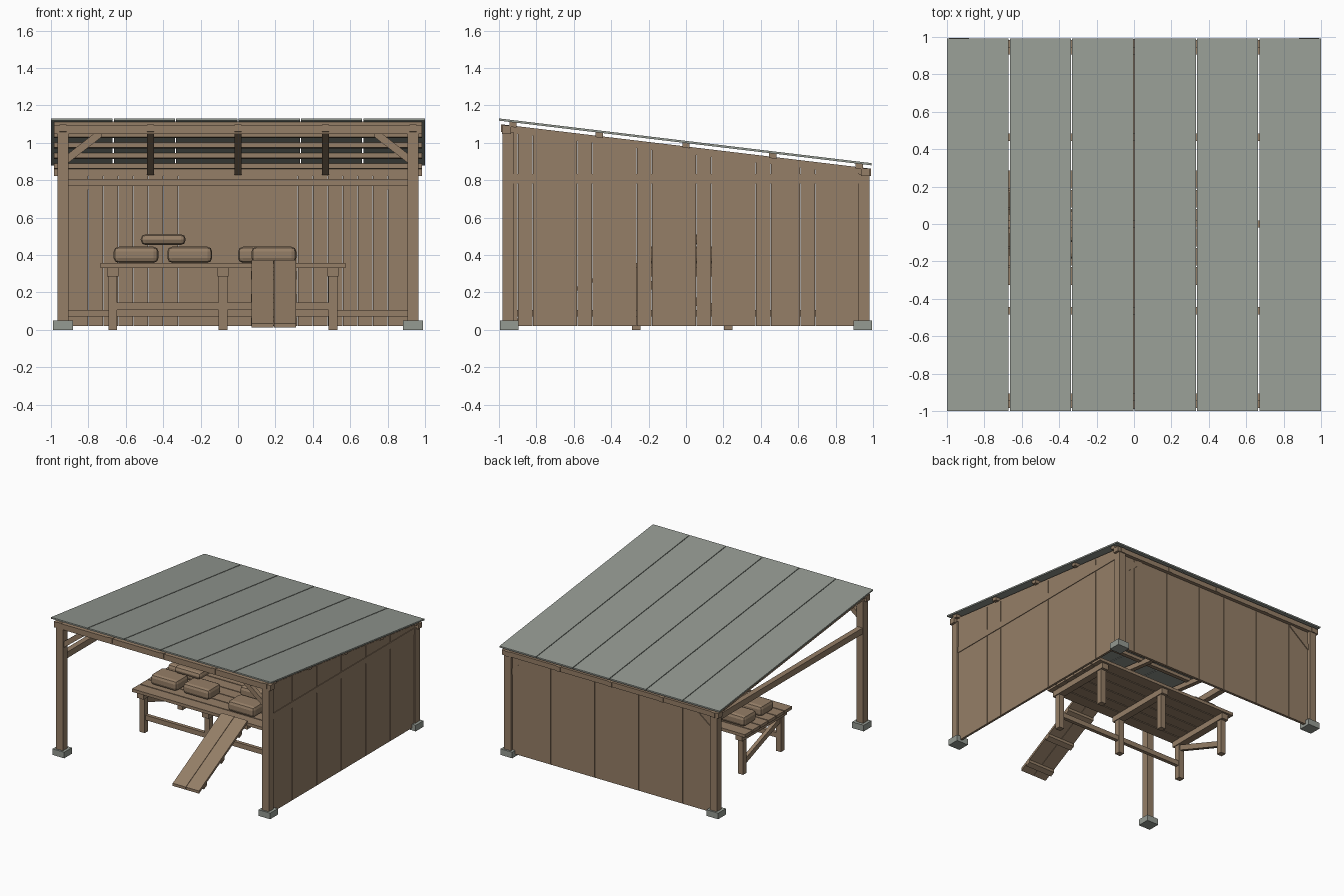
import bpy

cube = bpy.data.objects.get("Cube")
if cube:
    bpy.data.objects.remove(cube, do_unlink=True)


def material(name, color):
    m = bpy.data.materials.new(name)
    m.use_nodes = True
    m.diffuse_color = color
    bsdf = next(n for n in m.node_tree.nodes if n.type == 'BSDF_PRINCIPLED')
    bsdf.inputs["Base Color"].default_value = color
    return m


WOOD = material("weathered wood", (0.30, 0.21, 0.135, 1))
GREY = material("grey metal and stone", (0.30, 0.325, 0.29, 1))

FACES = [(0, 1, 3, 2), (4, 6, 7, 5), (0, 4, 5, 1),
         (2, 3, 7, 6), (0, 2, 6, 4), (1, 5, 7, 3)]


def part(name, boxes, mat=WOOD):
    """One object from boxes (x0, x1, y0, y1, z0, z1); z may be a function of x, y."""
    verts, faces = [], []
    for x0, x1, y0, y1, z0, z1 in boxes:
        base = len(verts)
        for x in (x0, x1):
            for y in (y0, y1):
                for z in (z0, z1):
                    verts.append((x, y, z(x, y) if callable(z) else z))
        faces += [tuple(base + i for i in f) for f in FACES]
    mesh = bpy.data.meshes.new(name)
    mesh.from_pydata(verts, [], faces)
    mesh.materials.append(mat)
    obj = bpy.data.objects.new(name, mesh)
    bpy.context.collection.objects.link(obj)
    return obj


def pitch(h):
    """Height following the roof slope, h being the height at the middle."""
    return lambda x, y: h - 0.12 * y


def along_x(a, za, b, zb, lift=0):
    return lambda x, y: za + (x - a) * (zb - za) / (b - a) + lift


def along_y(a, za, b, zb, lift=0):
    return lambda x, y: za + (y - a) * (zb - za) / (b - a) + lift


SIDES = (-1, 1)

# Corner posts on stone footings
part("footings", [(.936 * s - .053, .936 * s + .053, .945 * t - .05, .945 * t + .05, 0, .05)
                  for s in SIDES for t in SIDES], GREY)
part("corner_posts", [(.936 * s - .03, .936 * s + .03, .95 * t - .03, .95 * t + .03, .05, pitch(.945))
                      for s in SIDES for t in SIDES])

# Headers and side rails
part("front_header", [(-.985, .985, -.985, -.935, 1.047, 1.093)])
part("back_header", [(-.985, .985, .935, .985, .822, .862)])
part("side_rails", [(.915, .961, -.92, .92, .782, .832),
                    (-.96, -.915, -.92, .92, .782, .832)])

# Knee braces at front and back
braces = []
for y, top in ((-.95, 1.06), (.945, .835)):
    for s in SIDES:
        a, b = .91 * s, .73 * s
        braces.append((min(a, b), max(a, b), y - .018, y + .018,
                       along_x(a, top - .17, b, top - .03),
                       along_x(a, top - .17, b, top - .03, .05)))
part("knee_braces", braces)

# Roof frame
part("rafters", [(x - .018, x + .018, -.99, .99, pitch(.94), pitch(.98))
                 for x in (-.936, -.468, 0, .468, .936)])
part("purlins", [(-.985, .985, y - .02, y + .02, pitch(.972), pitch(.999))
                 for y in (-.925, -.465, 0, .465, .925)])

# Roof sheets with open joints
W = 2 / 6
part("roof_sheets", [(-1 + i * W + .003 * (i > 0), -1 + (i + 1) * W - .003 * (i < 5),
                      -1, .993, pitch(.998), pitch(1.01)) for i in range(6)], GREY)

# Plank walls, nearly flush with the frame outside
G = .0007
P = .0795
part("side_wall_boards", [(.938, .956, max(-.9785 + i * P, -.92) + G, -.9785 + (i + 1) * P - G,
                           .02, pitch(.965)) for i in range(24)])
part("back_wall_boards", [(max(-.96 + i * .08, -.908) + G, min(-.88 + i * .08, .908) - G,
                           .935, .956, .02, .825) for i in range(24)])
part("wall_inner_rails", [(-.91, .91, .905, .935, z, z + .035) for z in (.07, .77)]
     + [(.91, .938, -.92, .92, .07, .105)])

# Workbench
LEGS_X = (-.67, -.08, .508)
LEGS_Y = (-.265, .225)
part("bench_legs", [(x - .023, x + .023, y - .023, y + .023, 0, .29)
                    for x in LEGS_X for y in LEGS_Y])
part("bench_cross_beams", [(x - .03, x + .03, -.31, .27, .285, .332) for x in LEGS_X])
part("bench_stretcher", [(-.67, .508, -.28, -.25, .105, .145)])
part("bench_end_brace", [(LEGS_X[0] - .015, LEGS_X[0] + .015, -.25, .21,
                          along_y(-.25, .24, .21, .07), along_y(-.25, .24, .21, .07, .045))])
D = .62 / 6
part("bench_top_planks", [(-.735, .575, -.33 + i * D + .004, -.33 + (i + 1) * D - .004, .331, .356)
                          for i in range(6)])


# Loading ramp of two planks with battens underneath
def ramp(lift):
    return along_y(-.95, .012, -.32, .35, lift)


part("ramp_planks", [(x, x + .118, -.95, -.32, ramp(0), ramp(.022)) for x in (.072, .193)])
part("ramp_battens", [(.07, .313, y - .018, y + .018, ramp(-.022), ramp(.002))
                      for y in (-.87, -.64, -.41)])

# Sacks on the bench
SACKS = [(-.545, -.11, .401), (-.258, -.1, .401), (.192, -.16, .401),
         (-.545, .11, .401), (.12, .1, .401), (-.4, -.01, .482)]
for n, (x, y, z) in enumerate(SACKS):
    h = .043 if z < .45 else .029
    sack = part("sack_%d" % (n + 1), [(x - .12, x + .12, y - .085, y + .085, z - h, z + h)])
    bev = sack.modifiers.new("rounding", 'BEVEL')
    bev.width = .026
    bev.segments = 2
